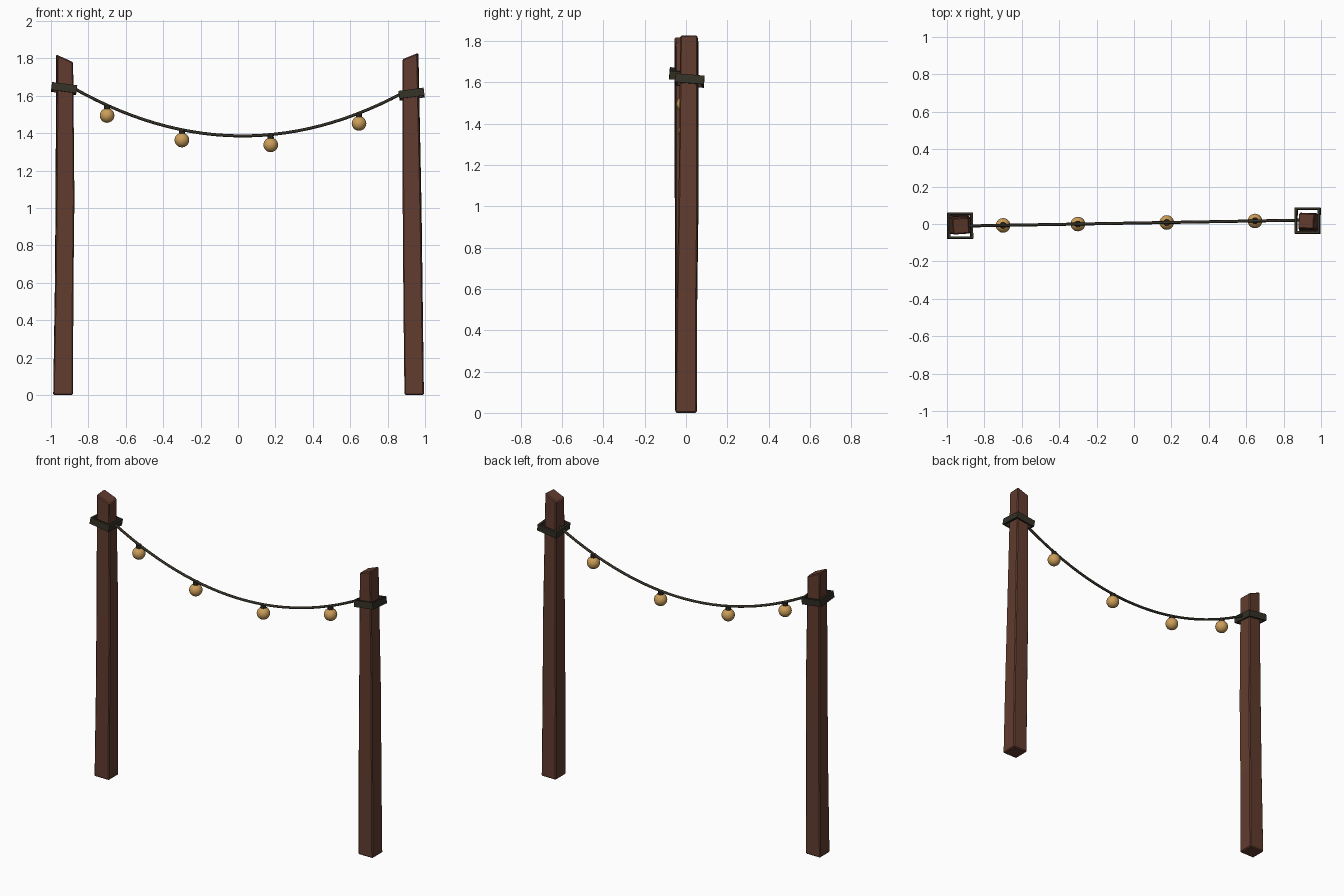
import bpy, bmesh, math
from mathutils import Vector, Matrix

if "Cube" in bpy.data.objects:
    bpy.data.objects.remove(bpy.data.objects["Cube"])


def material(name, rgb):
    m = bpy.data.materials.new(name)
    m.use_nodes = True
    m.diffuse_color = (*rgb, 1)
    m.node_tree.nodes["Principled BSDF"].inputs["Base Color"].default_value = (*rgb, 1)
    return m


wood = material("brown wood", (0.12, 0.045, 0.028))
iron = material("dark iron", (0.035, 0.030, 0.020))
glow = material("amber glass", (0.60, 0.34, 0.10))


def finish(bm, name, mat):
    bmesh.ops.recalc_face_normals(bm, faces=bm.faces)
    mesh = bpy.data.meshes.new(name)
    bm.to_mesh(mesh)
    bm.free()
    mesh.materials.append(mat)
    ob = bpy.data.objects.new(name, mesh)
    bpy.context.collection.objects.link(ob)
    return ob


def square(bm, hx, hy, matrix):
    corners = ((-1, -1), (1, -1), (1, 1), (-1, 1))
    return [bm.verts.new(matrix @ Vector((sx * hx, sy * hy, 0))) for sx, sy in corners]


def bridge(bm, a, b):
    for i in range(4):
        j = (i + 1) % 4
        bm.faces.new((a[i], a[j], b[j], b[i]))


def post(name, sections, slant):
    """Loft square sections (x, y, z, half x, half y, twist); the last one is slanted."""
    bm = bmesh.new()
    rings = []
    for x, y, z, hx, hy, twist in sections:
        m = Matrix.Translation((x, y, z)) @ Matrix.Rotation(math.radians(twist), 4, "Z")
        rings.append(square(bm, hx, hy, m))
    for v in rings[-1]:
        v.co.z += slant * (v.co.x - sections[-1][0])
    for a, b in zip(rings, rings[1:]):
        bridge(bm, a, b)
    bm.faces.new(rings[0])
    bm.faces.new(rings[-1])
    ob = finish(bm, name, wood)
    bevel = ob.modifiers.new("worn edges", "BEVEL")
    bevel.width = 0.006
    bevel.segments = 1
    bevel.limit_method = "ANGLE"


def collar(name, centre, tilt_x, tilt_y):
    """Open square band around a post."""
    bm = bmesh.new()
    m = (Matrix.Translation(centre) @ Matrix.Rotation(tilt_y, 4, "Y")
         @ Matrix.Rotation(tilt_x, 4, "X"))
    rings = [square(bm, 0.068, 0.07, m @ Matrix.Translation((0, 0, h))) for h in (-0.021, 0.021)]
    bridge(bm, *rings)
    ob = finish(bm, name, iron)
    wall = ob.modifiers.new("wall", "SOLIDIFY")
    wall.thickness = 0.012
    wall.offset = -1
    wall.use_even_offset = True


# Posts, each slightly crooked with a sloping top
post("right_post", [(-0.935, -0.002, 0.0, 0.053, 0.050, 0),
                    (-0.930, -0.004, 0.55, 0.049, 0.048, 1),
                    (-0.925, -0.006, 1.05, 0.049, 0.047, 2),
                    (-0.927, -0.010, 1.80, 0.043, 0.044, 4)], -0.45)
post("left_post", [(0.942, 0.000, 0.0, 0.052, 0.052, 0),
                   (0.936, 0.004, 0.50, 0.051, 0.049, -1),
                   (0.931, 0.012, 1.00, 0.049, 0.047, -2),
                   (0.922, 0.016, 1.812, 0.041, 0.042, -3)], 0.4)

# Collars
collar("right_collar", (-0.930, -0.010, 1.638), -0.08, 0.13)
collar("left_collar", (0.928, 0.018, 1.608), -0.08, -0.13)


# Sagging cable between the collars
def sag(x):
    return Vector((x, 0.005 + 0.0175 * x, 1.385 + 0.3135 * x * x - 0.015 * x))


steps = 28
bm = bmesh.new()
sides = 8
rings = []
for i in range(steps + 1):
    x = -0.885 + 1.77 * i / steps
    along = (sag(x + 0.01) - sag(x - 0.01)).normalized()
    across = Vector((0, 1, 0))
    up = along.cross(across).normalized()
    rings.append([bm.verts.new(sag(x) + 0.008 * (math.cos(a) * across + math.sin(a) * up))
                  for a in (2 * math.pi * k / sides for k in range(sides))])
for a, b in zip(rings, rings[1:]):
    for k in range(sides):
        n = (k + 1) % sides
        bm.faces.new((a[k], a[n], b[n], b[k]))
bm.faces.new(rings[0])
bm.faces.new(rings[-1])
cable = finish(bm, "cable", iron)
for p in cable.data.polygons:
    p.use_smooth = len(p.vertices) == 4

# Round bulbs with small sockets hanging from the cable
for n, x in enumerate((-0.70, -0.30, 0.175, 0.647), 1):
    hang = sag(x)
    bm = bmesh.new()
    bmesh.ops.create_uvsphere(bm, u_segments=20, v_segments=14, radius=0.039,
                              matrix=Matrix.Translation(hang - Vector((0, 0, 0.055))))
    bulb = finish(bm, f"bulb_{n}", glow)
    for p in bulb.data.polygons:
        p.use_smooth = True
    bm = bmesh.new()
    bmesh.ops.create_cone(bm, cap_ends=True, segments=10, radius1=0.018, radius2=0.016, depth=0.024,
                          matrix=Matrix.Translation(hang - Vector((0, 0, 0.012))))
    finish(bm, f"bulb_socket_{n}", iron)
